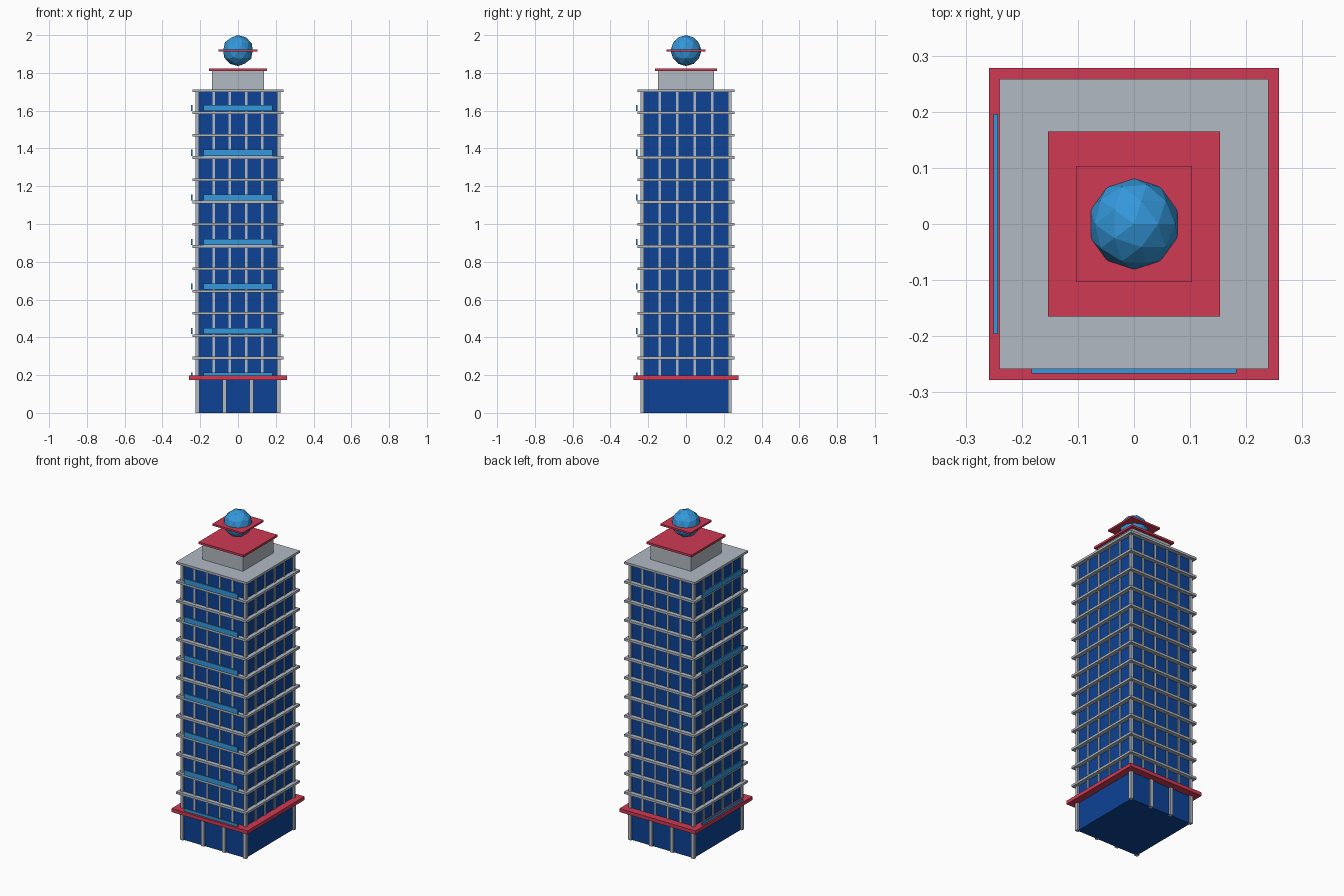
import bpy

if "Cube" in bpy.data.objects:
    bpy.data.objects.remove(bpy.data.objects["Cube"], do_unlink=True)


def material(name, rgb):
    """Flat material from an sRGB colour."""
    colour = [((c / 255 + 0.055) / 1.055) ** 2.4 if c > 10 else c / 255 / 12.92 for c in rgb] + [1]
    mat = bpy.data.materials.new(name)
    mat.use_nodes = True
    mat.diffuse_color = colour
    mat.node_tree.nodes["Principled BSDF"].inputs["Base Color"].default_value = colour
    return mat


glass = material("dark blue glass", (13, 66, 150))
concrete = material("light grey concrete", (178, 186, 194))
red = material("red trim", (208, 58, 84))
accent = material("light blue accent", (52, 152, 219))


def box(name, mat, half_x, half_y, bottom, top, x=0, y=0):
    """Box given by half widths, bottom and top heights, and centre."""
    bpy.ops.mesh.primitive_cube_add(size=2, location=(x, y, (bottom + top) / 2))
    obj = bpy.context.object
    obj.name = name
    obj.scale = (half_x, half_y, (top - bottom) / 2)
    bpy.ops.object.transform_apply(location=False, rotation=False, scale=True)
    obj.data.materials.append(mat)
    return obj


CORE_X, CORE_Y = 0.215, 0.232
BASE_TOP, ROOF = 0.175, 1.706
FLOORS = 13
STEP = (ROOF - 0.173) / FLOORS

# Glass body and the red canopy above the ground floor
box("glass_core", glass, CORE_X, CORE_Y, 0, ROOF - 0.005)
box("canopy", red, 0.2585, 0.278, BASE_TOP, 0.197)

# Ground floor columns on the front and back
for side in (-1, 1):
    for i in range(4):
        box("ground_column", concrete, 0.01, 0.01, 0, BASE_TOP + 0.005,
            CORE_X * (2 * i / 3 - 1), CORE_Y * side)

# Mullions on all four sides, with thicker corner posts
for side in (-1, 1):
    for i in range(6):
        t = 2 * i / 5 - 1
        if i in (0, 5):
            box("corner_post", concrete, 0.009, 0.009, BASE_TOP, ROOF, CORE_X * t, CORE_Y * side)
        else:
            box("mullion", concrete, 0.006, 0.006, BASE_TOP, ROOF, CORE_X * t, CORE_Y * side)
            box("mullion", concrete, 0.006, 0.006, BASE_TOP, ROOF, CORE_X * side, CORE_Y * t)

# Floor slabs, the last one being the roof
for i in range(1, FLOORS + 1):
    z = ROOF - STEP * (FLOORS - i)
    box("floor_slab", concrete, 0.24, 0.258, z - 0.007, z + 0.007)

# Blue balcony panels on every second floor, front and right side
for i in range(0, FLOORS, 2):
    z = ROOF - STEP * (FLOORS - i) + 0.025
    box("front_panel", accent, 0.183, 0.004, z - 0.016, z + 0.016, y=-0.262)
    box("side_panel", accent, 0.004, 0.196, z - 0.016, z + 0.016, x=-0.246)

# Penthouse, its cap, and the ball with a square collar
box("penthouse", concrete, 0.137, 0.148, ROOF, 1.812)
box("penthouse_cap", red, 0.153, 0.165, 1.81, 1.823)
box("ball_collar", red, 0.103, 0.103, 1.913, 1.924)
bpy.ops.mesh.primitive_ico_sphere_add(subdivisions=2, radius=0.082, location=(0, 0, 1.918))
ball = bpy.context.object
ball.name = "roof_ball"
ball.data.materials.append(accent)
